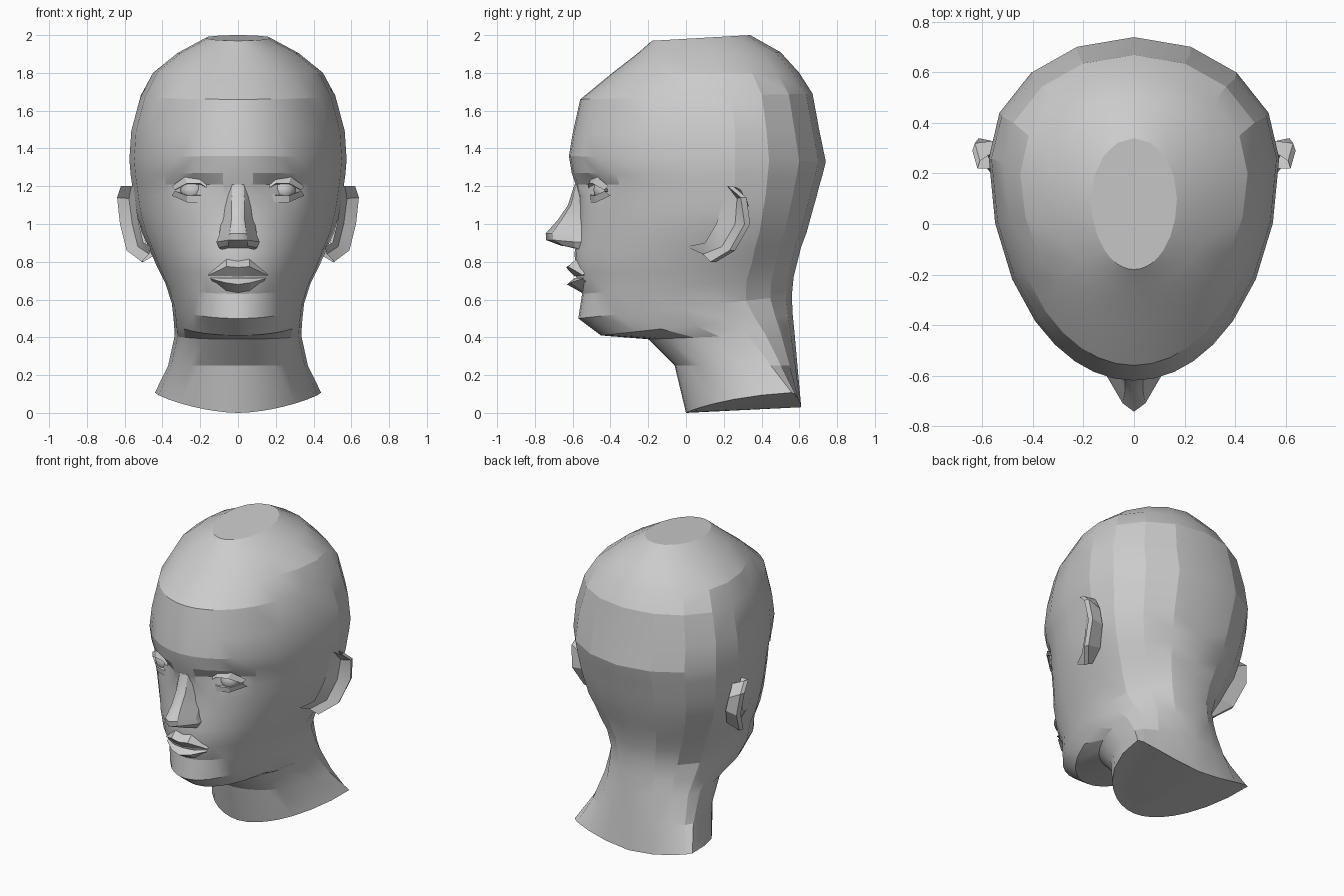
import bpy, bmesh, math


def loft(name, rows, cap=False, angle=18):
    """Bridge rows of points into a half surface, mirrored across x = 0."""
    bm = bmesh.new()
    grid = [[bm.verts.new(p) for p in row] for row in rows]
    for a, b in zip(grid, grid[1:]):
        for i in range(len(a) - 1):
            bm.faces.new((a[i], a[i + 1], b[i + 1], b[i]))
    if cap:
        bm.faces.new(grid[0][::-1])
        bm.faces.new(grid[-1])
    # keep the outer side facing away from the middle of the head
    bmesh.ops.recalc_face_normals(bm, faces=bm.faces)
    bm.normal_update()
    out = sum(f.normal.x * f.calc_center_median().x
              + f.normal.y * (f.calc_center_median().y - 0.1) for f in bm.faces)
    if out < 0:
        bmesh.ops.reverse_faces(bm, faces=bm.faces)
    me = bpy.data.meshes.new(name)
    bm.to_mesh(me)
    bm.free()
    ob = bpy.data.objects.new(name, me)
    bpy.context.collection.objects.link(ob)
    finish(ob, angle)
    return ob


def finish(ob, angle):
    bpy.ops.object.select_all(action='DESELECT')
    bpy.context.view_layer.objects.active = ob
    ob.select_set(True)
    bpy.ops.object.shade_smooth_by_angle(angle=math.radians(angle))
    m = ob.modifiers.new("mirror", 'MIRROR')
    m.merge_threshold = 0.001


# Head and neck: half width, front y, front z, back y, back z, y of widest point
LEVELS = [
    (.17, -.18, 1.97, .34, 2.00, .10),
    (.32, -.26, 1.90, .50, 1.91, .15),
    (.45, -.39, 1.80, .60, 1.80, .20),
    (.515, -.56, 1.66, .67, 1.69, .24),
    (.565, -.60, 1.48, .705, 1.50, .26),
    (.575, -.62, 1.36, .74, 1.33, .26),
    (.568, -.605, 1.27, .72, 1.25, .26),
    (.56, -.585, 1.21, .705, 1.20, .26),
    (.552, -.57, 1.15, .69, 1.14, .26),
    (.54, -.565, 1.07, .67, 1.07, .25),
    (.51, -.57, .95, .64, .96, .24),
    (.47, -.59, .85, .61, .88, .22),
    (.43, -.585, .73, .59, .80, .20),
    (.385, -.55, .63, .57, .72, .17),
    (.35, -.57, .50, .56, .62, .17),
    (.34, -.45, .41, .565, .52, .25),
    (.335, -.20, .39, .575, .42, .33),
    (.37, -.06, .25, .59, .25, .45),
    (.44, 0, 0, .61, .03, .56),
]
ANGLES = [0, 8, 16, 24, 33, 43, 57, 73, 90, 112, 135, 157, 180]


def head_ring(w, yf, zf, yb, zb, yw):
    pts = []
    for deg in ANGLES:
        s, c = math.sin(math.radians(deg)), math.cos(math.radians(deg))
        x = w * s if deg < 180 else 0
        y = yw - c * ((yw - yf) if c > 0 else (yb - yw))
        z = zf + (zb - zf) * (y - yf) / (yb - yf)
        if zf == 0:                       # neck base rises toward the corners
            z += .08 * (x / w) ** 1.7
        if y < 0:                         # eye socket hollow
            y += .055 * math.exp(-((x - .23) / .1) ** 2 - ((z - 1.2) / .05) ** 2)
        pts.append((x, y, z))
    return pts


loft("head_and_neck", [head_ring(*lv) for lv in LEVELS], cap=True)

# Nose: z, ridge y, mid x, mid y, side x, side y
NOSE = [
    (1.21, -.59, .03, -.58, .07, -.55),
    (1.10, -.625, .035, -.61, .08, -.54),
    (1.02, -.68, .035, -.66, .09, -.54),
    (.95, -.743, .045, -.71, .10, -.59),
    (.915, -.74, .05, -.70, .115, -.59),
    (.885, -.66, .05, -.65, .10, -.59),
    (.87, -.56, .05, -.56, .09, -.55),
]
loft("nose", [[(0, r, z), (mx, my, z), (sx, sy, z - .01), (sx, -.53, z - .01)]
              for z, r, mx, my, sx, sy in NOSE], angle=25)

# Lips
loft("upper_lip", [
    [(0, -.58, .81), (.06, -.58, .815), (.155, -.535, .735)],
    [(0, -.635, .77), (.06, -.625, .775), (.155, -.55, .73)],
    [(0, -.59, .722), (.07, -.58, .725), (.155, -.535, .725)]])
loft("lower_lip", [
    [(0, -.59, .715), (.07, -.58, .715), (.145, -.535, .715)],
    [(0, -.63, .68), (.07, -.61, .69), (.145, -.55, .71)],
    [(0, -.55, .635), (.06, -.545, .645), (.13, -.52, .69)]])

# Eyelids
loft("upper_eyelid", [
    [(.14, -.51, 1.195), (.20, -.495, 1.25), (.28, -.47, 1.25), (.35, -.41, 1.20)],
    [(.15, -.515, 1.18), (.20, -.515, 1.215), (.27, -.495, 1.215), (.335, -.435, 1.18)],
    [(.15, -.49, 1.18), (.20, -.48, 1.21), (.27, -.46, 1.21), (.335, -.41, 1.18)]])
loft("lower_eyelid", [
    [(.15, -.49, 1.175), (.20, -.48, 1.155), (.27, -.46, 1.155), (.335, -.41, 1.175)],
    [(.15, -.51, 1.175), (.20, -.505, 1.15), (.27, -.485, 1.15), (.335, -.43, 1.175)],
    [(.14, -.51, 1.15), (.20, -.505, 1.115), (.27, -.475, 1.115), (.35, -.40, 1.15)]])

# Eyeballs
bpy.ops.mesh.primitive_uv_sphere_add(segments=12, ring_count=8, radius=.065)
eye = bpy.context.object
eye.name = "eyeball"
for v in eye.data.vertices:
    v.co.x += .24
    v.co.y -= .425
    v.co.z += 1.18
finish(eye, 30)

# Ears: inner edge, rim, rim back, attachment behind
inner = [(.54, .17, 1.20), (.545, .20, 1.13), (.525, .16, 1.0), (.50, .10, .90), (.46, 0, .88)]
rim = [(.62, .22, 1.20), (.64, .29, 1.14), (.625, .31, 1.0), (.59, .23, .86), (.51, .13, .80)]
bowl = [((a[0] + b[0]) / 2 - .015, (a[1] + b[1]) / 2 + .025, (a[2] + b[2]) / 2)
        for a, b in zip(inner, rim)]
rim_back = [(x - .01, y + .03, z) for x, y, z in rim]
attach = [(.55, .29, 1.18), (.55, .33, 1.10), (.52, .32, 1.0), (.48, .25, .88), (.45, .14, .83)]
loft("ear", [inner, bowl, rim, rim_back, attach], angle=25)
